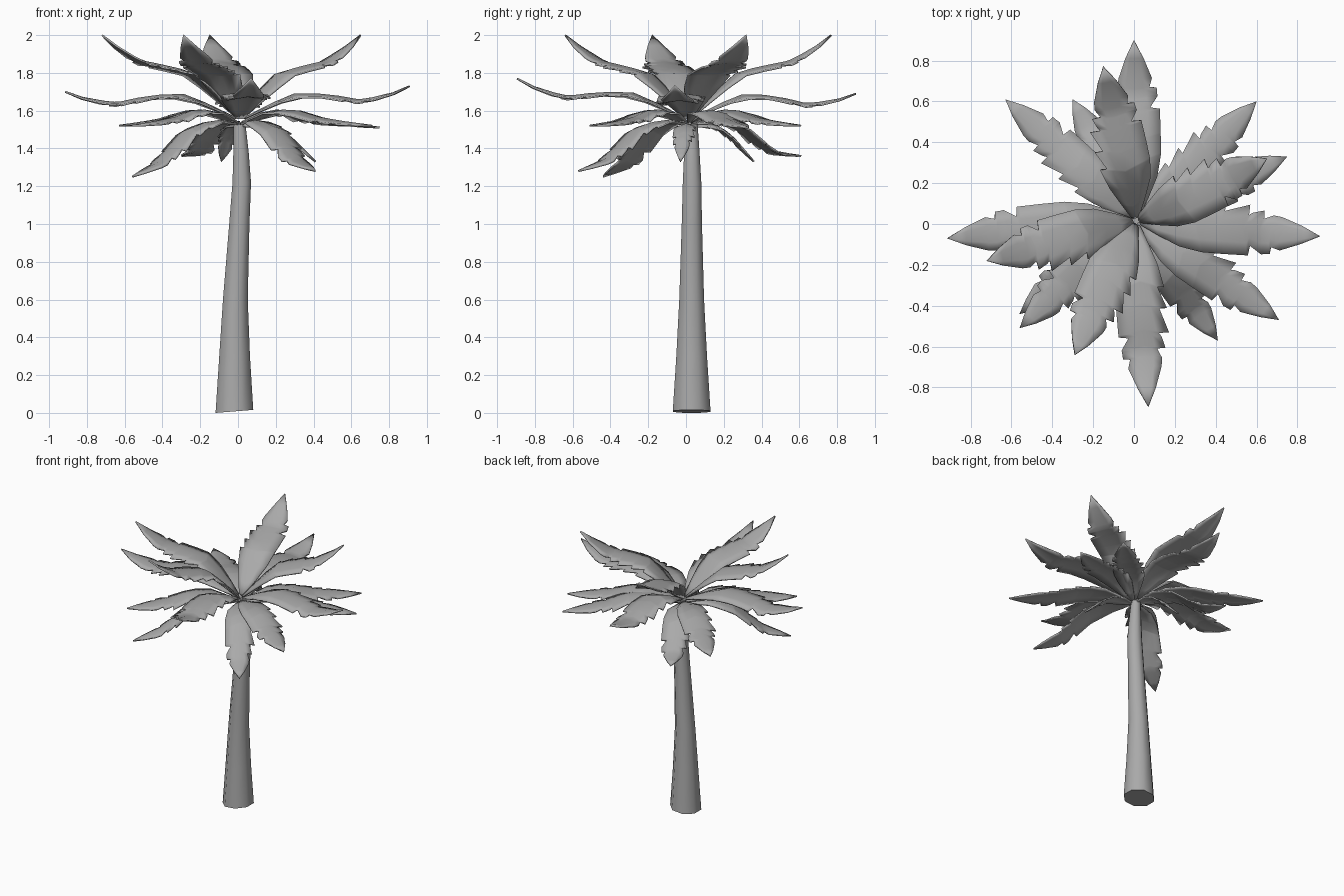
import bpy, bmesh, math
from mathutils import Vector

if "Cube" in bpy.data.objects:
    bpy.data.objects.remove(bpy.data.objects["Cube"])

grey = bpy.data.materials.new("plain_grey")
grey.use_nodes = True
COLOUR = (0.4, 0.4, 0.4, 1)
grey.diffuse_color = COLOUR
grey.node_tree.nodes["Principled BSDF"].inputs["Base Color"].default_value = COLOUR


def finish(name, bm, angle):
    """Turn a bmesh into a smooth shaded object."""
    mesh = bpy.data.meshes.new(name)
    bm.to_mesh(mesh)
    bm.free()
    mesh.materials.append(grey)
    ob = bpy.data.objects.new(name, mesh)
    bpy.context.collection.objects.link(ob)
    bpy.ops.object.select_all(action="DESELECT")
    bpy.context.view_layer.objects.active = ob
    ob.select_set(True)
    bpy.ops.object.shade_smooth_by_angle(angle=math.radians(angle))
    return ob


# Trunk: eight-sided rings (x, y, z, radius) along a gentle bend
rings = [(-.019, .03, .008, .108), (-.018, .03, .3, .088), (-.014, .03, .6, .071),
         (.007, .031, 1.0, .058), (.02, .032, 1.22, .053), (.016, .031, 1.38, .044),
         (.008, .03, 1.53, .034)]
SIDES = 8
bm = bmesh.new()
loops = []
for i, (x, y, z, r) in enumerate(rings):
    loop = []
    for k in range(SIDES):
        a = math.tau * (k + .5) / SIDES
        tilt = .08 * r * math.cos(a) if i == 0 else 0
        loop.append(bm.verts.new((x + r * math.cos(a), y + r * math.sin(a), z + tilt)))
    loops.append(loop)
for low, high in zip(loops, loops[1:]):
    for k in range(SIDES):
        n = (k + 1) % SIDES
        bm.faces.new((low[k], low[n], high[n], high[k]))
bm.faces.new(loops[0][::-1])
bm.faces.new(loops[-1])
finish("trunk", bm, 50)

# Leaf outline: (distance along, left width, right width), with torn notches
outline = [(.02, .15, .15), (.1, .42, .5), (.2, .72, .85), (.32, .92, 1),
           (.33, .66, 1), (.44, .98, 1), (.45, .68, 1), (.58, 1, .98),
           (.59, .6, .98), (.61, .7, .6), (.67, .82, .9), (.68, .5, .88),
           (.72, .62, .86), (.73, .66, .58), (.78, .62, .68), (.9, .34, .36), (1, 0, 0)]

# Rise of each tier: (distance along, height)
upper = [(0, 1.55), (.18, 1.69), (.34, 1.8), (.5, 1.83), (.7, 1.86), (.86, 1.92), (1, 2.0)]
middle = [(0, 1.55), (.2, 1.64), (.32, 1.685), (.5, 1.685), (.7, 1.65), (.86, 1.67), (1, 1.72)]
flat = [(0, 1.53), (.25, 1.6), (.42, 1.6), (.6, 1.56), (.8, 1.535), (1, 1.515)]
drooping = [(0, 1.53), (.25, 1.55), (.45, 1.51), (.6, 1.42), (.75, 1.34), (1, 1.28)]
short = [(0, 1.52), (.3, 1.53), (.5, 1.51), (.7, 1.45), (1, 1.33)]


def height(curve, t):
    for (a, za), (b, zb) in zip(curve, curve[1:]):
        if t <= b:
            return za + (zb - za) * (t - a) / (b - a)
    return curve[-1][1]


def leaf(name, tip_x, tip_y, tip_z, curve, width):
    """A notched, slightly folded blade reaching from the crown to its tip."""
    base = Vector((.01, .015, 0))
    reach = Vector((tip_x, tip_y, 0)) - base
    ahead = reach.normalized()
    side = Vector((-ahead.y, ahead.x, 0))
    lift = tip_z - curve[-1][1]

    def point(t, w):
        t = min(1, t + .07 * abs(w) * (1 - t))
        p = base + reach * t + side * w * width
        p.z = height(curve, t) + lift * t * t - .018 * abs(w)
        return p

    bm = bmesh.new()
    rows = []
    for t, left, right in outline[:-1]:
        rows.append([bm.verts.new(point(t, w)) for w in (left, left / 2, 0, -right / 2, -right)])
    for a, b in zip(rows, rows[1:]):
        for k in range(4):
            bm.faces.new((a[k + 1], a[k], b[k], b[k + 1]))
    tip = bm.verts.new(point(1, 0))
    for k in range(4):
        bm.faces.new((rows[-1][k + 1], rows[-1][k], tip))
    bmesh.ops.recalc_face_normals(bm, faces=bm.faces)
    thickness = finish(name, bm, 60).modifiers.new("thickness", "SOLIDIFY")
    thickness.thickness = .01
    thickness.offset = 0


# Leaves by tier: tip positions and half width
tiers = {
    "upper_leaf": (upper, .13, [(-.15, .77, 2), (.65, .32, 2), (-.72, -.18, 2), (-.29, -.64, 2)]),
    "middle_leaf": (middle, .125, [(.91, -.06, 1.73), (-.915, -.07, 1.7),
                                   (0, .9, 1.69), (.07, -.895, 1.77)]),
    "flat_leaf": (flat, .11, [(.75, .33, 1.51), (.71, -.47, 1.52), (-.63, .61, 1.52),
                              (.6, .6, 1.52), (-.56, -.51, 1.52)]),
    "drooping_leaf": (drooping, .1, [(-.56, -.44, 1.25), (.41, -.57, 1.28), (-.3, .61, 1.36)]),
    "small_leaf": (short, .058, [(-.09, .36, 1.33), (.41, -.03, 1.33)]),
}
for name, (curve, width, tips) in tiers.items():
    for i, tip in enumerate(tips):
        leaf(f"{name}_{i + 1}", *tip, curve, width)
